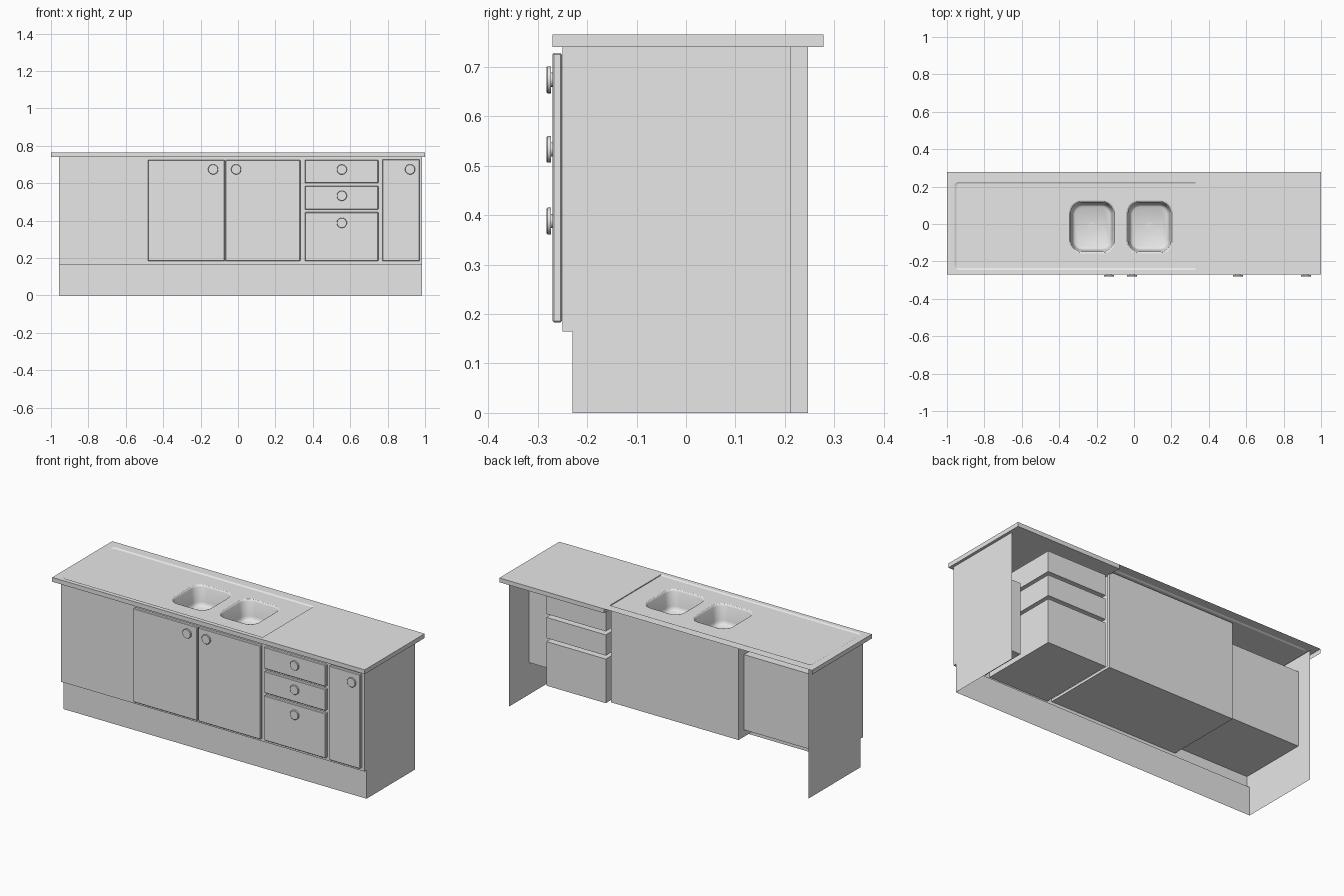
import bpy, bmesh, math

cube = bpy.data.objects.get("Cube")
if cube:
    bpy.data.objects.remove(cube, do_unlink=True)

GREY = (0.8, 0.8, 0.8, 1)
mat = bpy.data.materials.new("light_grey")
mat.use_nodes = True
mat.diffuse_color = GREY
mat.node_tree.nodes["Principled BSDF"].inputs["Base Color"].default_value = GREY


def finish(name, bm, smooth=0):
    mesh = bpy.data.meshes.new(name)
    bm.to_mesh(mesh)
    bm.free()
    mesh.materials.append(mat)
    ob = bpy.data.objects.new(name, mesh)
    bpy.context.collection.objects.link(ob)
    if smooth:
        bpy.ops.object.select_all(action="DESELECT")
        ob.select_set(True)
        bpy.context.view_layer.objects.active = ob
        bpy.ops.object.shade_smooth_by_angle(angle=math.radians(smooth))
    return ob


def box(name, x, y, z, bevel=0.0):
    bm = bmesh.new()
    bmesh.ops.create_cube(bm, size=1)
    for v in bm.verts:
        for i, (lo, hi) in enumerate((x, y, z)):
            v.co[i] = lo if v.co[i] < 0 else hi
    if bevel:
        bmesh.ops.bevel(bm, geom=bm.edges[:], offset=bevel, segments=1, affect="EDGES")
    return finish(name, bm)


def loft(name, rings, closed=False, smooth=0, steps=8):
    """Rounded rectangles (cx, cy, half_x, half_y, radius, z), top to bottom."""
    bm = bmesh.new()
    loops = []
    for cx, cy, hx, hy, r, z in rings:
        loop = []
        for k, (sx, sy) in enumerate(((1, 1), (-1, 1), (-1, -1), (1, -1))):
            for s in range(steps + 1):
                a = (k + s / steps) * math.pi / 2
                loop.append(bm.verts.new((cx + sx * (hx - r) + r * math.cos(a),
                                          cy + sy * (hy - r) + r * math.sin(a), z)))
        loops.append(loop)
    for top, low in zip(loops, loops[1:]):
        n = len(top)
        for i in range(n):
            j = (i + 1) % n
            bm.faces.new((top[i], top[j], low[j], low[i]))
    bm.faces.new(loops[-1])
    if closed:
        bm.faces.new(loops[0])
        bmesh.ops.recalc_face_normals(bm, faces=bm.faces[:])
    return finish(name, bm, smooth)


def cut(target, cutter):
    cutter.hide_render = True
    mod = target.modifiers.new("cut", "BOOLEAN")
    mod.operation, mod.solver, mod.object = "DIFFERENCE", "EXACT", cutter
    bpy.context.view_layer.objects.active = target
    bpy.ops.object.modifier_apply(modifier=mod.name)
    bpy.data.objects.remove(cutter, do_unlink=True)


def lathe(name, profile, cx, cz, y0, sides=32):
    """Turned knob: profile of (radius, distance forward) along -y."""
    bm = bmesh.new()
    loops = [[bm.verts.new((cx + r * math.cos(2 * math.pi * i / sides), y0 - d,
                            cz + r * math.sin(2 * math.pi * i / sides)))
              for i in range(sides)] for r, d in profile]
    for a, b in zip(loops, loops[1:]):
        for i in range(sides):
            j = (i + 1) % sides
            bm.faces.new((a[i], a[j], b[j], b[i]))
    bm.faces.new(loops[0])
    bm.faces.new(loops[-1])
    bmesh.ops.recalc_face_normals(bm, faces=bm.faces[:])
    return finish(name, bm, 40)


XR, XL = -0.957, 0.984      # end panel planes
TOE = ((-0.23, 0), (-0.23, 0.165), (-0.25, 0.165))


def side_panel(name, x, back, top):
    """Thin end panel with a notch for the toe space."""
    outline = TOE + ((-0.25, top), (back, top), (back, 0))
    if x > 0:
        outline = outline[::-1]
    bm = bmesh.new()
    bm.faces.new([bm.verts.new((x, y, z)) for y, z in outline])
    finish(name, bm)


# Timber part of the worktop
box("worktop_slab", (0.33, 1), (-0.27, 0.278), (0.74, 0.765))

# Sheet sink top: shallow drainer recess, basin openings, open back and underside
BASINS = {"right_basin": -0.224, "left_basin": 0.083}
BY = -0.016
sink_top = box("sink_top", (-1, 0.33), (-0.27, 0.278), (0.74, 0.765))
cut(sink_top, loft("recess_cutter", [
    (-0.255, -0.01, 0.705, 0.236, 0.02, 0.7655),
    (-0.255, -0.01, 0.693, 0.226, 0.015, 0.76)], closed=True))
for cx in BASINS.values():
    cut(sink_top, loft("basin_cutter", [(cx, BY, 0.121, 0.138, 0.06, 0.8),
                                        (cx, BY, 0.121, 0.138, 0.06, 0.7)], closed=True))
bm = bmesh.new()
bm.from_mesh(sink_top.data)
hidden = []
for f in bm.faces:
    c = f.calc_center_median()
    low = min(v.co.z for v in f.verts) < 0.745
    if low and (f.normal.z < -0.9 or (c.y > -0.265 and c.x > -0.99)):
        hidden.append(f)
bmesh.ops.delete(bm, geom=hidden, context="FACES")
bm.to_mesh(sink_top.data)
bm.free()

# Basins with drains
for name, cx in BASINS.items():
    loft(name, [(cx, BY, 0.124, 0.141, 0.062, 0.7605),
                (cx, BY, 0.119, 0.136, 0.06, 0.759),
                (cx, BY, 0.114, 0.131, 0.057, 0.75),
                (cx, BY, 0.106, 0.123, 0.052, 0.668),
                (cx, BY, 0.102, 0.119, 0.05, 0.653),
                (cx, BY, 0.092, 0.109, 0.045, 0.645)], smooth=60)
    loft(name + "_drain", [(cx, BY + 0.003, 0.023, 0.023, 0.0229, 0.647),
                           (cx, BY + 0.003, 0.023, 0.023, 0.0229, 0.644)], closed=True)

# Carcass shell: end panels and one folded sheet for toe board and front
side_panel("right_end_panel", XR, 0.247, 0.755)
side_panel("left_end_panel", XL, 0.212, 0.74)
bm = bmesh.new()
rows = [[bm.verts.new((x, y, z)) for x in (XR, XL)] for y, z in TOE + ((-0.25, 0.75),)]
for a, b in zip(rows, rows[1:]):
    bm.faces.new((a[0], a[1], b[1], b[0]))
finish("toe_board_and_front", bm)

# Sink cupboard, open at the top
X0, X1, YB = -0.48, 0.335, 0.205
TOP = 0.755
box("sink_cupboard_back", (X0, X1), (YB - 0.015, YB), (0.195, TOP))
box("sink_cupboard_floor", (X0, X1), (-0.249, YB - 0.015), (0.195, 0.21))
for name, x in (("right", X0), ("left", X1 - 0.02)):
    box("sink_cupboard_" + name + "_wall", (x, x + 0.015), (-0.249, YB - 0.015), (0.21, TOP))

# Smaller closed compartments at both ends
box("blank_compartment", (XR + 0.001, X0), (-0.249, 0.155), (0.235, 0.67))
box("narrow_compartment", (0.775, XL - 0.001), (-0.249, 0.03), (0.185, 0.6))

# Drawers: body, front and knob
KNOB = ((0.014, 0), (0.014, 0.003), (0.027, 0.003), (0.027, 0.010), (0.025, 0.012))
DRAWERS = {"top": (0.6, 0.725, 0.673), "middle": (0.46, 0.585, 0.533),
           "bottom": (0.185, 0.445, 0.388)}
for name, (z0, z1, knob_z) in DRAWERS.items():
    box(name + "_drawer_body", (0.365, 0.745), (-0.249, 0.212), (z0, z1 - 0.005))
    box(name + "_drawer_front", (0.357, 0.75), (-0.27, -0.251), (z0, z1), 0.003)
    lathe(name + "_drawer_knob", KNOB, 0.555, knob_z, -0.27)

# Doors with knobs
DOORS = {"right": (-0.482, -0.072, 0.725, -0.133), "middle": (-0.066, 0.333, 0.725, -0.01),
         "narrow": (0.772, 0.97, 0.728, 0.92)}
for name, (x0, x1, z1, knob_x) in DOORS.items():
    box(name + "_door", (x0, x1), (-0.27, -0.251), (0.183, z1), 0.003)
    lathe(name + "_door_knob", KNOB, knob_x, 0.674, -0.27)
